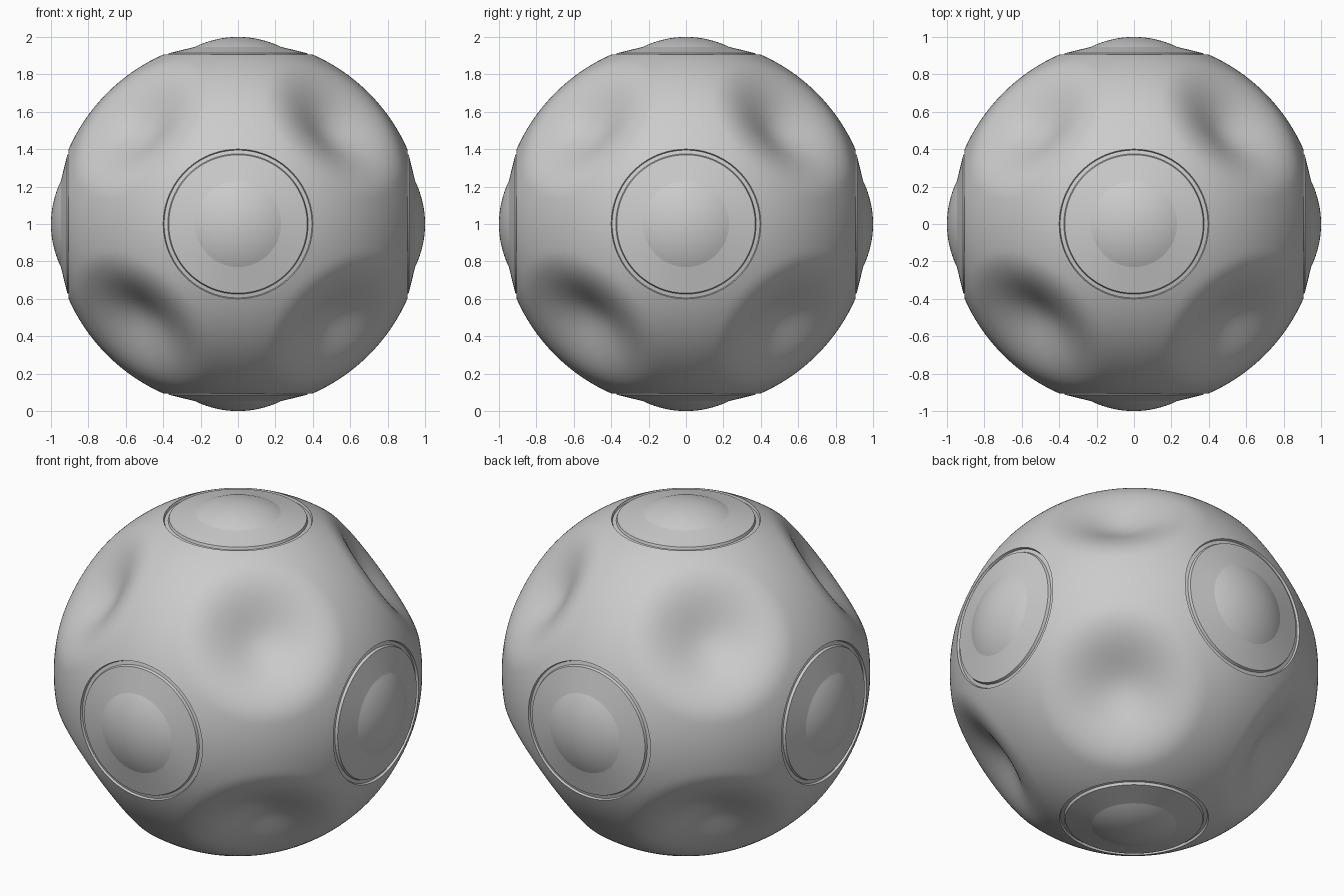
import bpy, bmesh, math
from mathutils import Vector, Matrix

cube = bpy.data.objects.get("Cube")
if cube:
    bpy.data.objects.remove(cube, do_unlink=True)

RADIUS = 0.99
CAP_R = 0.4
RECESS = 0.88
CENTRE = Vector((0, 0, 1))
DIMPLE_ANGLE = math.radians(27)
DIMPLE_DEPTH = 0.15

grey = bpy.data.materials.new("plain_grey")
grey.use_nodes = True
colour = (0.6, 0.6, 0.6, 1)
grey.diffuse_color = colour
bsdf = next(n for n in grey.node_tree.nodes if n.type == "BSDF_PRINCIPLED")
bsdf.inputs["Base Color"].default_value = colour

# Directions of the six caps
SIDES = {
    "top": Vector((0, 0, 1)), "bottom": Vector((0, 0, -1)),
    "front": Vector((0, -1, 0)), "back": Vector((0, 1, 0)),
    "left": Vector((1, 0, 0)), "right": Vector((-1, 0, 0)),
}


def facing(direction):
    return Vector((0, 0, 1)).rotation_difference(direction).to_matrix().to_4x4()


def make_object(name, bm):
    mesh = bpy.data.meshes.new(name)
    bm.to_mesh(mesh)
    bm.free()
    mesh.materials.append(grey)
    obj = bpy.data.objects.new(name, mesh)
    bpy.context.collection.objects.link(obj)
    return obj


def smooth(obj):
    bpy.ops.object.select_all(action="DESELECT")
    obj.select_set(True)
    bpy.context.view_layer.objects.active = obj
    bpy.ops.object.shade_smooth_by_angle(angle=math.radians(30))


def lathe(name, profile, direction):
    """Turn an (r, z) profile about z, then face it along a direction."""
    bm = bmesh.new()
    verts = [bm.verts.new((r, 0, z)) for r, z in profile]
    edges = [bm.edges.new(pair) for pair in zip(verts, verts[1:])]
    bmesh.ops.spin(bm, geom=verts + edges, axis=(0, 0, 1), cent=(0, 0, 0),
                   angle=math.tau, steps=96)
    bmesh.ops.remove_doubles(bm, verts=bm.verts, dist=1e-5)
    bmesh.ops.recalc_face_normals(bm, faces=bm.faces)
    if sum(f.normal.z * f.calc_area() for f in bm.faces) < 0:
        bmesh.ops.reverse_faces(bm, faces=bm.faces)
    bmesh.ops.transform(bm, matrix=facing(direction), verts=bm.verts)
    obj = make_object(name, bm)
    obj.location = CENTRE
    smooth(obj)


# Ball body: evenly divided cube blown up to a sphere, dimpled at its eight corners
bm = bmesh.new()
bmesh.ops.create_cube(bm, size=2)
bmesh.ops.subdivide_edges(bm, edges=bm.edges[:], cuts=63, use_grid_fill=True)
for v in bm.verts:
    d = Vector([math.tan(c * math.pi / 4) for c in v.co]).normalized()
    corner = Vector([math.copysign(1, c) for c in d])
    t = min(d.angle(corner) / DIMPLE_ANGLE, 1)
    v.co = d * (RADIUS - DIMPLE_DEPTH * (0.5 + 0.5 * math.cos(math.pi * t)))
body = make_object("ball_body", bm)
body.location = CENTRE

# Round recesses for the caps
bm = bmesh.new()
for d in SIDES.values():
    bmesh.ops.create_cone(bm, cap_ends=True, segments=96, radius1=CAP_R,
                          radius2=CAP_R, depth=0.3,
                          matrix=facing(d) @ Matrix.Translation((0, 0, RECESS + 0.15)))
cutter = make_object("recess_cutter", bm)
cutter.location = CENTRE
cutter.hide_render = True
cut = body.modifiers.new("recesses", "BOOLEAN")
cut.operation = "DIFFERENCE"
cut.solver = "EXACT"
cut.object = cutter
bpy.ops.object.select_all(action="DESELECT")
body.select_set(True)
bpy.context.view_layer.objects.active = body
bpy.ops.object.modifier_apply(modifier=cut.name)
bpy.data.objects.remove(cutter, do_unlink=True)
smooth(body)

# Caps: grooved conical ring with a shallow dome in the middle
DOME_R, DOME_Z = 0.23, 0.947
rise = 1 - DOME_Z
curve = (DOME_R ** 2 + rise ** 2) / (2 * rise)
ring = [(CAP_R, 0.905), (0.395, 0.893), (0.375, 0.898), (0.37, 0.913),
        (DOME_R, DOME_Z), (0.21, 0.93)]
dome = []
for i in range(13):
    r = DOME_R * (1 - i / 12)
    dome.append((r, 1 - curve + math.sqrt(curve ** 2 - r ** 2)))
for side, d in SIDES.items():
    lathe(side + "_cap_ring", ring, d)
    lathe(side + "_cap_dome", dome, d)
